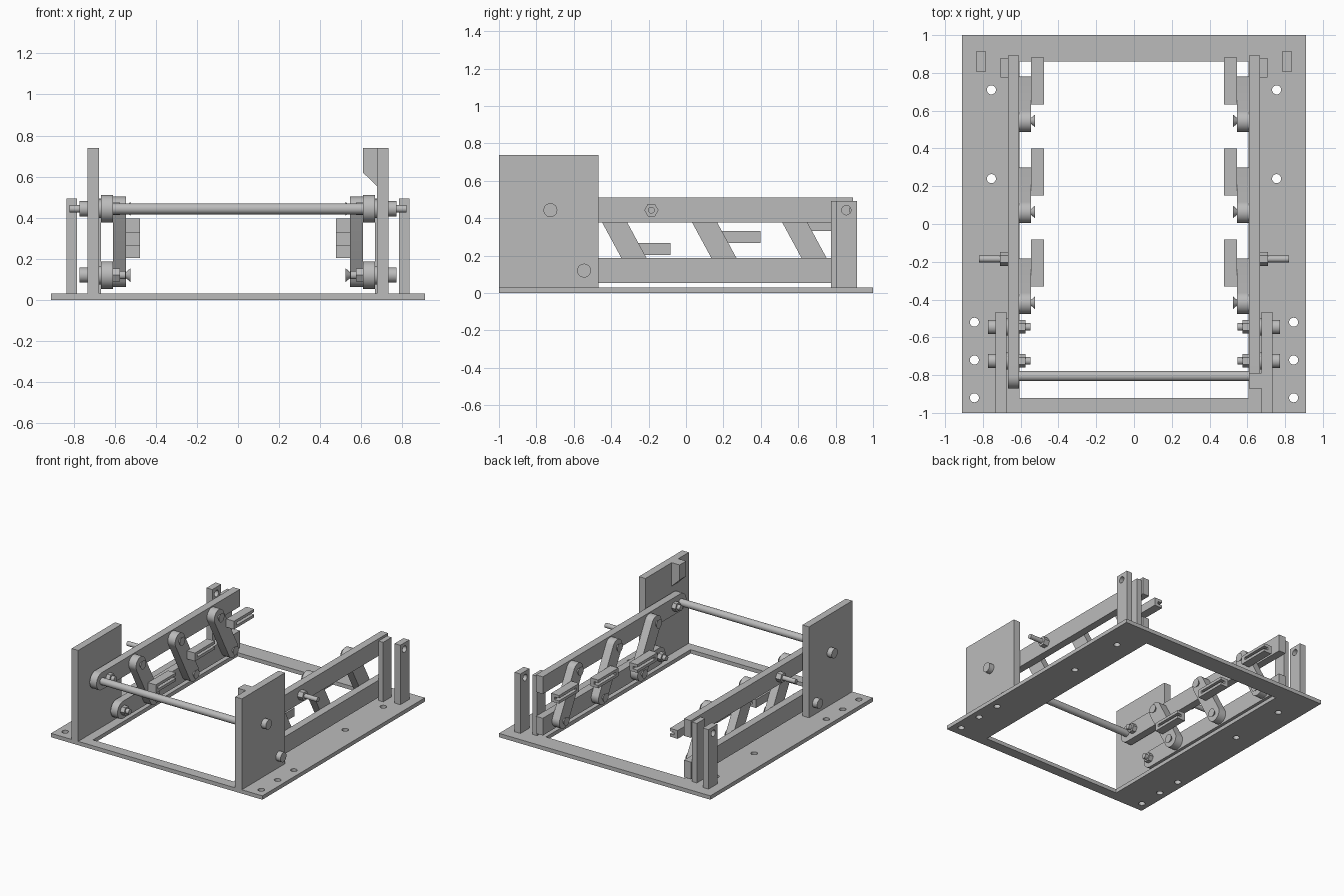
import bpy, bmesh, math

cube = bpy.data.objects.get("Cube")
if cube:
    bpy.data.objects.remove(cube, do_unlink=True)

grey = bpy.data.materials.new("plain_grey")
grey.use_nodes = True
GREY = (0.5, 0.5, 0.5, 1)
grey.diffuse_color = GREY
for node in grey.node_tree.nodes:
    if node.type == 'BSDF_PRINCIPLED':
        node.inputs["Base Color"].default_value = GREY


def rect(u0, u1, v0, v1):
    return [(u0, v0), (u1, v0), (u1, v1), (u0, v1)]


def arc(u, v, r, start=0, sweep=360, n=24):
    full = sweep == 360
    steps = n if full else n + 1
    angles = [math.radians(start + sweep * i / n) for i in range(steps)]
    return [(u + r * math.cos(a), v + r * math.sin(a)) for a in angles]


def prism(name, loops, axis, lo, hi, end_loops=None):
    """Extrude an outline (first loop) with holes (other loops) along an axis."""
    place = {'X': lambda u, v, w: (w, u, v),
             'Y': lambda u, v, w: (u, w, v),
             'Z': lambda u, v, w: (u, v, w)}[axis]
    bm = bmesh.new()
    caps = ([], [])
    for a, b in zip(loops, end_loops or loops):
        low = [bm.verts.new(place(u, v, lo)) for u, v in a]
        high = [bm.verts.new(place(u, v, hi)) for u, v in b]
        for i in range(len(low)):
            j = (i + 1) % len(low)
            bm.faces.new((low[i], low[j], high[j], high[i]))
        caps[0].append(low)
        caps[1].append(high)
    for rings in caps:
        if len(rings) == 1:
            bm.faces.new(rings[0])
        else:
            edges = [bm.edges.get((r[i - 1], r[i])) for r in rings for i in range(len(r))]
            bmesh.ops.triangle_fill(bm, edges=edges, use_beauty=True)
    bmesh.ops.recalc_face_normals(bm, faces=bm.faces)
    mesh = bpy.data.meshes.new(name)
    bm.to_mesh(mesh)
    bm.free()
    mesh.materials.append(grey)
    mesh.shade_smooth()
    mesh.set_sharp_from_angle(angle=math.radians(30))
    obj = bpy.data.objects.new(name, mesh)
    bpy.context.collection.objects.link(obj)
    return obj


def rod(name, y, z, r, x0, x1, r_end=None, n=24):
    end = [arc(y, z, r_end, n=n)] if r_end else None
    return prism(name, [arc(y, z, r, n=n)], 'X', x0, x1, end)


BASE_TOP = 0.03
UP_Z, LOW_Z = 0.443, 0.12       # heights of the bar centre lines
BAR_R = 0.067                   # half height of a bar
SHIFT = 0.175                   # lean of a link from top to bottom

# Base frame with window and screw holes
holes = [arc(s * 0.845, y, 0.024) for s in (-1, 1) for y in (-0.92, -0.72, -0.52)]
holes += [arc(s * 0.755, y, 0.024) for s in (-1, 1) for y in (0.24, 0.71)]
prism("base_frame", [rect(-0.91, 0.91, -1, 1), rect(-0.605, 0.605, -0.92, 0.86)] + holes,
      'Z', 0, BASE_TOP)

# Cross rod between the upper bars
rod("cross_rod", -0.805, UP_Z, 0.027, -0.61, 0.61)

# Chamfered stop on one side plate
prism("plate_stop", [[(0.608, 0.738), (0.608, 0.62), (0.676, 0.555), (0.676, 0.738)]],
      'Y', -0.87, -0.79)

for s, side in ((1, "left"), (-1, "right")):
    def n(part):
        return side + "_" + part

    # Side plate
    prism(n("side_plate"), [rect(-1, -0.467, BASE_TOP, 0.738)], 'X', s * 0.676, s * 0.733)

    # Upper and lower bars with rounded front ends
    for label, y, z in (("upper_bar", -0.805, UP_Z), ("lower_bar", -0.547, LOW_Z)):
        outline = arc(y, z, BAR_R, 90, 180) + [(0.893, z - BAR_R), (0.893, z + BAR_R)]
        prism(n(label), [outline], 'X', s * 0.608, s * 0.667)

    # Bolts holding the bars to the plate
    for label, y, z in (("upper", -0.725, UP_Z), ("lower", -0.545, LOW_Z)):
        rod(n(label + "_bolt_head"), y, z, 0.037, s * 0.733, s * 0.773)
        rod(n(label + "_spacer"), y, z, 0.045, s * 0.666, s * 0.677)
        rod(n(label + "_nut"), y, z, 0.036, s * 0.575, s * 0.609, n=6)
        rod(n(label + "_bolt_end"), y, z, 0.02, s * 0.548, s * 0.576)

    # Adjusting bolt on the outside of the upper bar
    rod(n("stud_nut"), -0.185, UP_Z, 0.038, s * 0.666, s * 0.71, n=6)
    rod(n("stud"), -0.185, UP_Z, 0.018, s * 0.70, s * 0.82)

    # Leaning links, each with two rivets and a grooved finger block
    for i, top_y in enumerate((-0.417, 0.064, 0.546)):
        low_y = top_y + SHIFT
        tilt = math.degrees(math.atan2(UP_Z - LOW_Z, -SHIFT))
        outline = arc(top_y, UP_Z, 0.059, tilt - 90, 180) + arc(low_y, LOW_Z, 0.059, tilt + 90, 180)
        prism(n(f"link_{i + 1}"), [outline], 'X', s * 0.545, s * 0.608)
        for y, z in ((top_y, UP_Z), (low_y, LOW_Z)):
            rod(n(f"link_{i + 1}_rivet"), y, z, 0.015, s * 0.546, s * 0.523, 0.034)

        y0 = top_y + 0.087
        z0 = 0.203 + i * 0.064
        z1 = z0 + 0.064
        outer, inner, floor = s * 0.545, s * 0.477, s * 0.515
        groove = [(outer, z0), (inner, z0), (inner, z0 + 0.022), (floor, z0 + 0.022),
                  (floor, z1 - 0.022), (inner, z1 - 0.022), (inner, z1), (outer, z1)]
        prism(n(f"finger_{i + 1}_end"), [rect(outer, inner, z0, z1)], 'Y', y0, y0 + 0.03)
        prism(n(f"finger_{i + 1}"), [groove], 'Y', y0 + 0.03, y0 + 0.248)

    # Rear posts: drilled outer post and inner guide
    prism(n("rear_post"), [rect(0.805, 0.915, BASE_TOP, 0.493), arc(0.857, UP_Z, 0.025)],
          'X', s * 0.785, s * 0.835)
    prism(n("rear_guide"), [rect(0.775, 0.878, BASE_TOP, 0.493)], 'X', s * 0.668, s * 0.708)
